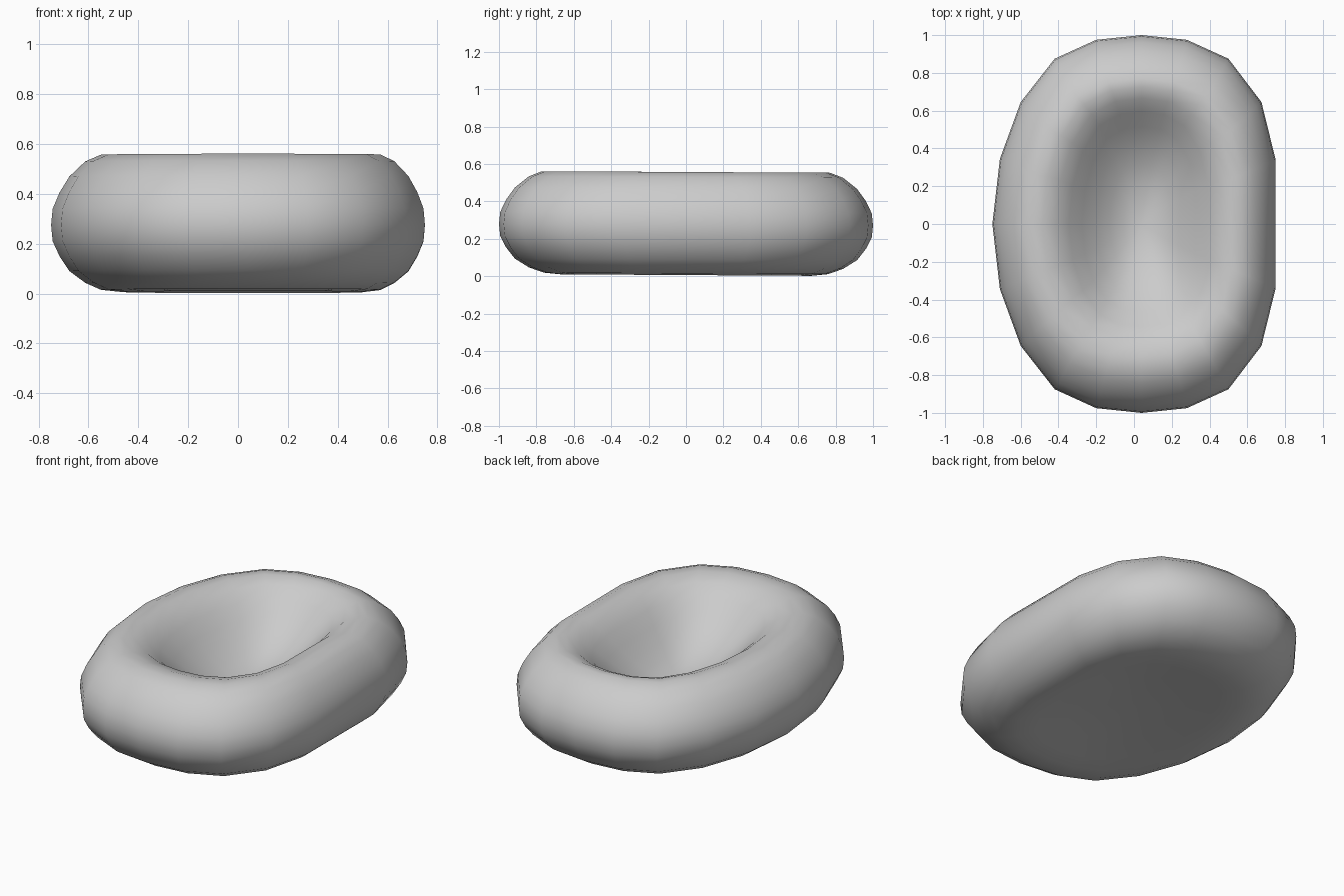
import bpy, bmesh

# Outline of the cushion: right and left edges, mirrored front to back
right = [(0.28, 0.975), (0.50, 0.875), (0.675, 0.645), (0.75, 0.34)]
left = [(-0.20, 0.975), (-0.42, 0.875), (-0.60, 0.645), (-0.71, 0.345)]
outline = [(0.04, 1.0)] + left + [(-0.75, 0.0)]
outline += [(x, -y) for x, y in reversed(left)] + [(0.04, -1.0)]
outline += [(x, -y) for x, y in right] + list(reversed(right))

# Cross-section: inset in x, inset in y, height; underside to bowl floor
section = [(0.50, 0.62, 0.035), (0.36, 0.44, 0.014), (0.27, 0.33, 0.006),
           (0.19, 0.24, 0.015), (0.13, 0.16, 0.043), (0.07, 0.085, 0.09),
           (0.032, 0.038, 0.15), (0.006, 0.007, 0.21), (0, 0, 0.275),
           (0.006, 0.007, 0.34), (0.032, 0.038, 0.405), (0.07, 0.085, 0.47),
           (0.13, 0.16, 0.53), (0.19, 0.23, 0.557), (0.25, 0.275, 0.557),
           (0.32, 0.335, 0.53), (0.385, 0.405, 0.475), (0.45, 0.485, 0.405),
           (0.52, 0.58, 0.335), (0.59, 0.685, 0.28), (0.66, 0.80, 0.24)]
CREST = 13  # sections from here on form the bowl

bm = bmesh.new()
rings = []
for k, (dx, dy, z) in enumerate(section):
    sx = (0.75 - dx) / 0.75
    front = min(max(k - CREST, 0), 2) * 0.025   # front rim is a little wider
    ring = []
    for x, y in outline:
        sy = 1 - dy - (front if y < 0 else 0)
        ring.append(bm.verts.new((0.04 * (1 - sx) + x * sx, y * sy,
                                  z - 0.004 * y)))
    rings.append(ring)
n = len(outline)
for a, b in zip(rings, rings[1:]):
    for i in range(n):
        j = (i + 1) % n
        bm.faces.new((a[i], a[j], b[j], b[i]))

# Close the dished underside and the bowl floor with fans
for ring, z in ((rings[0], 0.05), (rings[-1], 0.22)):
    c = bm.verts.new((0.035, 0, z))
    for i in range(n):
        bm.faces.new((ring[i], ring[(i + 1) % n], c))
bmesh.ops.recalc_face_normals(bm, faces=bm.faces)
for f in bm.faces:
    f.smooth = True

mesh = bpy.data.meshes.new("hollow_cushion")
bm.to_mesh(mesh)
bm.free()
bpy.context.collection.objects.link(bpy.data.objects.new("hollow_cushion", mesh))
